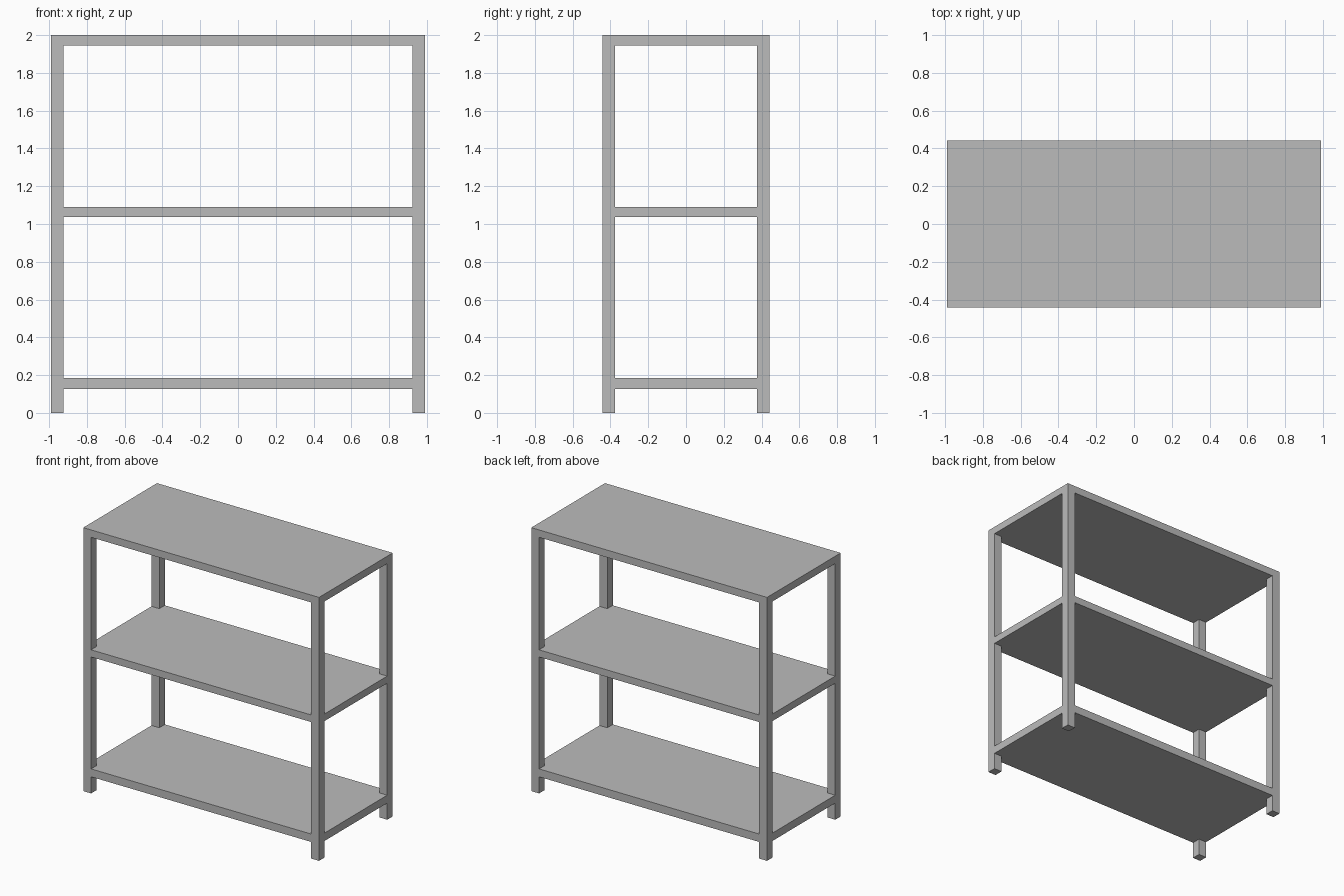
import bpy
import bmesh

cube = bpy.data.objects.get("Cube")
if cube:
    bpy.data.objects.remove(cube, do_unlink=True)

HALF_X, HALF_Y, LEG = 0.99, 0.442, 0.066
TOP_UNDERSIDE, HEIGHT = 1.944, 2.0

# Single grey finish
grey = bpy.data.materials.new("plain_grey")
grey.use_nodes = True
color = (0.5, 0.5, 0.5, 1)
grey.diffuse_color = color
grey.node_tree.nodes["Principled BSDF"].inputs["Base Color"].default_value = color


def slab(name, outline, z0, z1):
    """Extrude a flat outline upward from z0 to z1."""
    bm = bmesh.new()
    face = bm.faces.new([bm.verts.new((x, y, z0)) for x, y in outline])
    result = bmesh.ops.extrude_face_region(bm, geom=[face], use_keep_orig=True)
    verts = [v for v in result["geom"] if isinstance(v, bmesh.types.BMVert)]
    bmesh.ops.translate(bm, verts=verts, vec=(0, 0, z1 - z0))
    bmesh.ops.recalc_face_normals(bm, faces=bm.faces)
    mesh = bpy.data.meshes.new(name)
    bm.to_mesh(mesh)
    bm.free()
    mesh.materials.append(grey)
    obj = bpy.data.objects.new(name, mesh)
    bpy.context.collection.objects.link(obj)
    return obj


def rectangle(x0, x1, y0, y1):
    return [(x0, y0), (x1, y0), (x1, y1), (x0, y1)]


# Shelf outline, notched at the corners to fit around the legs
inner_x, inner_y = HALF_X - LEG, HALF_Y - LEG
notched = []
for sx, sy in ((1, 1), (-1, 1), (-1, -1), (1, -1)):
    corner = [(HALF_X, inner_y), (inner_x, inner_y), (inner_x, HALF_Y)]
    points = [(sx * x, sy * y) for x, y in corner]
    notched += points if sx * sy > 0 else points[::-1]

slab("bottom_shelf", notched, 0.126, 0.186)
slab("middle_shelf", notched, 1.036, 1.09)
slab("top_shelf", rectangle(-HALF_X, HALF_X, -HALF_Y, HALF_Y), TOP_UNDERSIDE, HEIGHT)

# Four corner legs, flush with the shelf edges
for side, sx in (("left", 1), ("right", -1)):
    for end, sy in (("front", -1), ("back", 1)):
        slab(f"{end}_{side}_leg",
             rectangle(sx * inner_x, sx * HALF_X, sy * inner_y, sy * HALF_Y),
             0, TOP_UNDERSIDE)
